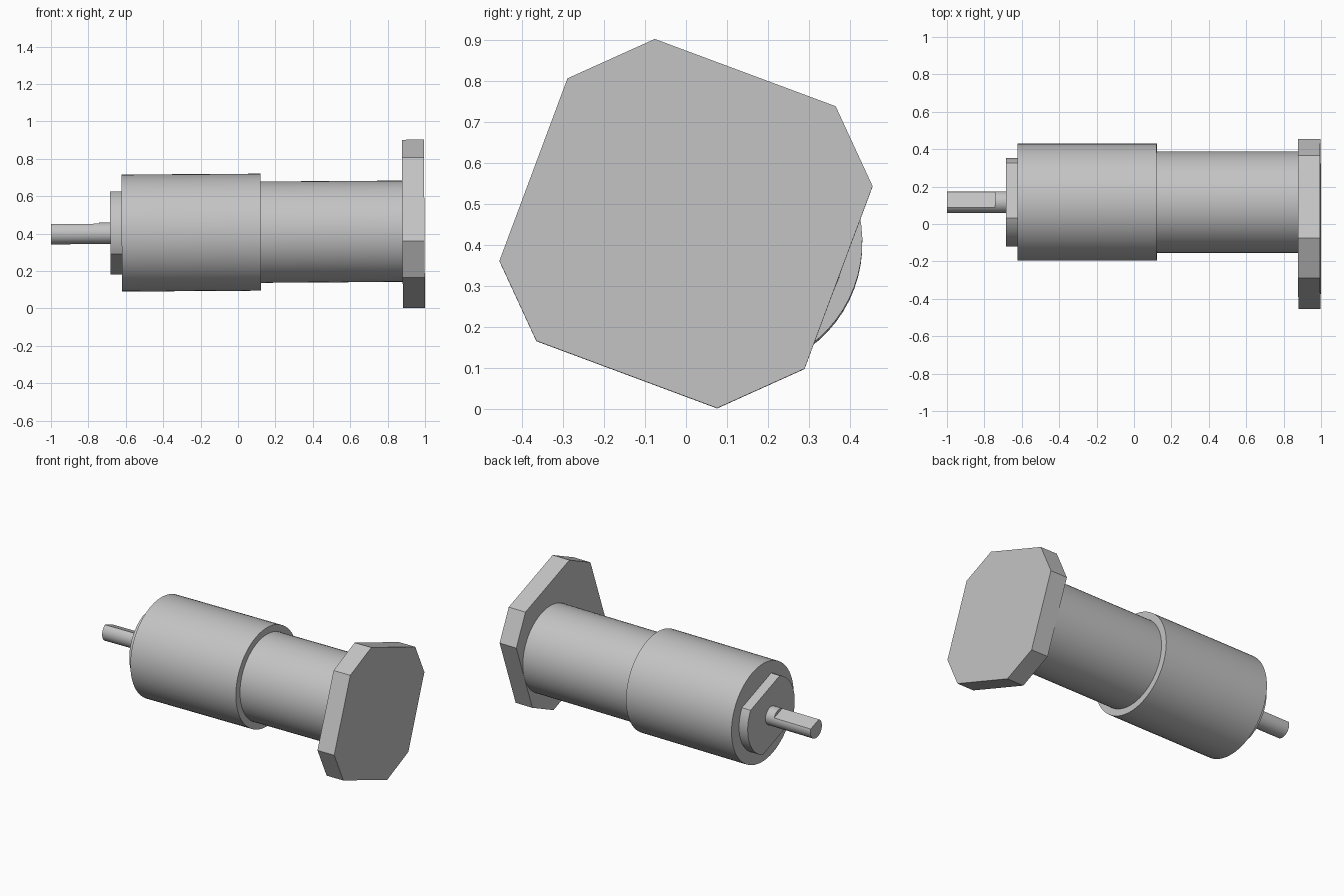
import bpy
import bmesh
import math
from mathutils import Matrix, Vector

cube = bpy.data.objects.get("Cube")
if cube:
    bpy.data.objects.remove(cube, do_unlink=True)

steel = bpy.data.materials.new("steel grey")
steel.use_nodes = True
GREY = (0.55, 0.55, 0.55, 1)
steel.diffuse_color = GREY
steel.node_tree.nodes["Principled BSDF"].inputs["Base Color"].default_value = GREY

ROLL = math.radians(-20.5)            # all flats are turned by this about the axis
AXIS = Vector((0.117, 0.407))         # body axis in y, z
PLATE = Vector((0, 0.446))            # plate centre in y, z
TILT = Matrix.Translation((0, 0, 0.407)) @ Matrix.Rotation(-0.0066, 4, "Y") \
    @ Matrix.Translation((0, 0, -0.407))


def arc(radius, start, end, steps):
    """Points of an arc in the rolled frame, as y, z offsets."""
    angles = [ROLL + start + (end - start) * i / steps for i in range(steps + 1)]
    return [Vector((math.cos(a), math.sin(a))) * radius for a in angles]


def circle(radius, steps=64):
    return arc(radius, 0, math.tau, steps)[:-1]


def prism(name, outline, centre, x0, x1):
    """Extrude a y, z outline along x."""
    bm = bmesh.new()
    base = bm.faces.new([bm.verts.new((x0, *(centre + p))) for p in outline])
    top = bmesh.ops.extrude_face_region(bm, geom=[base], use_keep_orig=True)["geom"]
    moved = [g for g in top if isinstance(g, bmesh.types.BMVert)]
    bmesh.ops.translate(bm, verts=moved, vec=(x1 - x0, 0, 0))
    bmesh.ops.recalc_face_normals(bm, faces=bm.faces)
    bm.transform(TILT)
    mesh = bpy.data.meshes.new(name)
    bm.to_mesh(mesh)
    bm.free()
    mesh.materials.append(steel)
    obj = bpy.data.objects.new(name, mesh)
    bpy.context.collection.objects.link(obj)
    bpy.ops.object.select_all(action="DESELECT")
    obj.select_set(True)
    bpy.context.view_layer.objects.active = obj
    bpy.ops.object.shade_smooth_by_angle(angle=math.radians(15))


# Body: wide and narrow barrels
prism("wide_barrel", circle(0.313), AXIS, -0.622, 0.122)
prism("narrow_barrel", circle(0.271), AXIS, 0.122, 0.88)

# End plate: square with cut corners, point symmetric
half = [Vector(p) for p in ((-0.076, 0.45), (0.365, 0.286), (0.455, 0.091), (0.289, -0.354))]
prism("end_plate", half + [-p for p in half], PLATE, 0.879, 0.997)

# Boss: disc with two parallel flats
a = math.asin(0.178 / 0.237)
boss = arc(0.237, -a, a, 20) + arc(0.237, math.pi - a, math.pi + a, 20)
prism("boss", boss, AXIS, -0.683, -0.622)

# Shaft: round root and a length with one flat
prism("shaft_root", circle(0.058, 40), AXIS, -0.742, -0.683)
a = math.asin(0.038 / 0.058)
prism("shaft_with_flat", arc(0.058, math.pi - a, math.tau + a, 32), AXIS, -1.0, -0.742)
